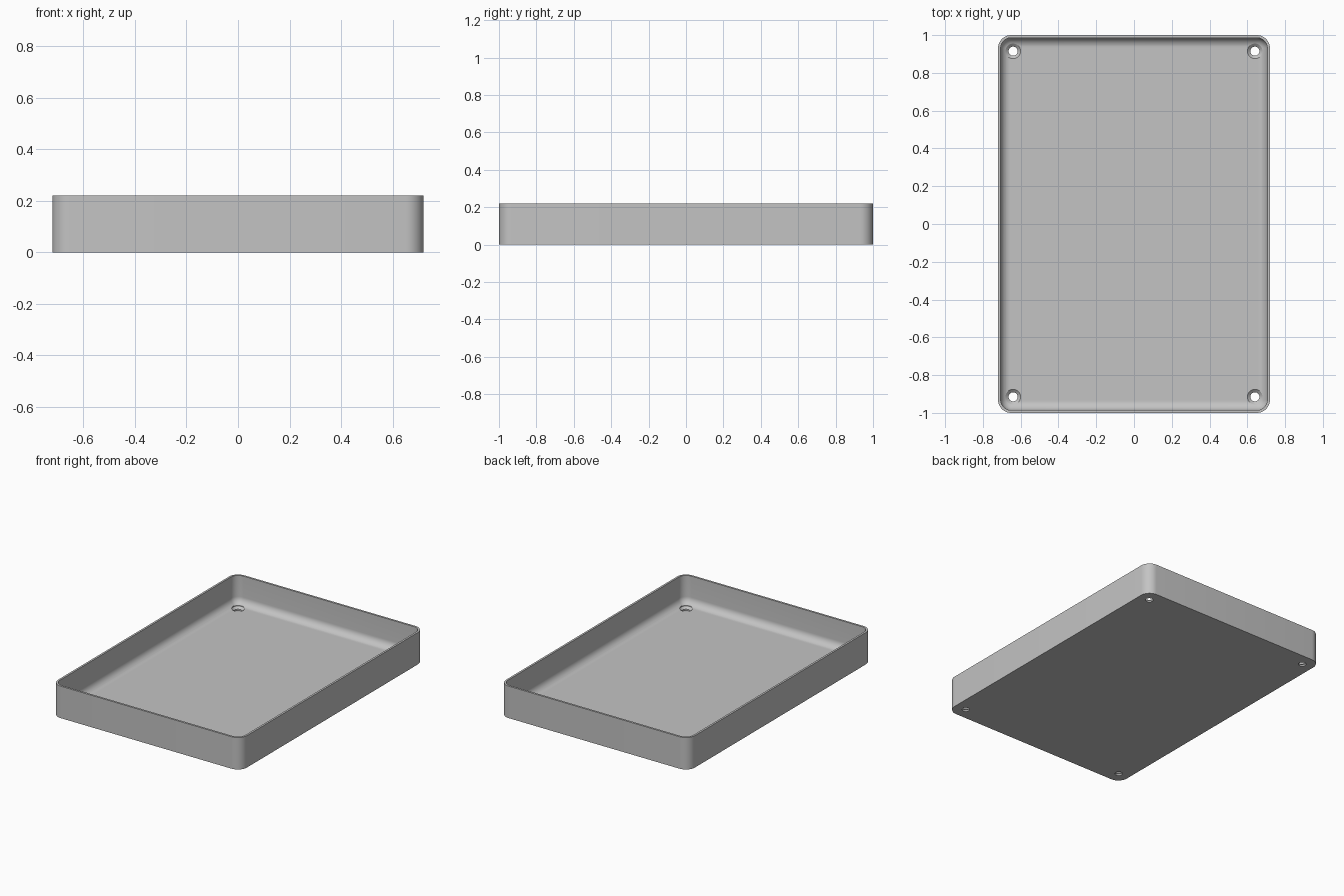
import bpy
import bmesh
from math import cos, sin, pi

if "Cube" in bpy.data.objects:
    bpy.data.objects.remove(bpy.data.objects["Cube"])

HALF_X, HALF_Y, HEIGHT = 0.72, 1.0, 0.22
CORNER, WALL, FLOOR, FILLET = 0.07, 0.014, 0.025, 0.05
HOLE_X, HOLE_Y = 0.64, 0.915
HOLE_R, SINK_R = 0.024, 0.04

grey = bpy.data.materials.new("light grey")
grey.use_nodes = True
grey.diffuse_color = (0.55, 0.55, 0.55, 1)
grey.node_tree.nodes["Principled BSDF"].inputs["Base Color"].default_value = grey.diffuse_color


def rounded_ring(inset, z, steps=10):
    """Rounded rectangle, moved inwards from the outer wall."""
    r = CORNER - inset
    points = []
    for quarter, (sx, sy) in enumerate([(1, 1), (-1, 1), (-1, -1), (1, -1)]):
        for i in range(steps + 1):
            a = (quarter + i / steps) * pi / 2
            points.append((sx * (HALF_X - CORNER) + r * cos(a),
                           sy * (HALF_Y - CORNER) + r * sin(a), z))
    return points


def circle_ring(x, y, r, z, steps=32):
    return [(x + r * cos(2 * pi * i / steps), y + r * sin(2 * pi * i / steps), z)
            for i in range(steps)]


def loft(name, rings):
    """Closed solid skinned through rings of equal point count."""
    bm = bmesh.new()
    loops = [[bm.verts.new(p) for p in ring] for ring in rings]
    n = len(loops[0])
    for low, high in zip(loops, loops[1:]):
        for i in range(n):
            j = (i + 1) % n
            bm.faces.new((low[i], low[j], high[j], high[i]))
    bm.faces.new(loops[0][::-1])
    bm.faces.new(loops[-1])
    bmesh.ops.recalc_face_normals(bm, faces=bm.faces)
    mesh = bpy.data.meshes.new(name)
    bm.to_mesh(mesh)
    bm.free()
    obj = bpy.data.objects.new(name, mesh)
    bpy.context.collection.objects.link(obj)
    return obj


# Tray shell: outer wall, rim, inner wall, fillet down to the floor
rings = [rounded_ring(0, 0), rounded_ring(0, HEIGHT), rounded_ring(WALL, HEIGHT)]
for i in range(11):
    a = i / 10 * pi / 2
    rings.append(rounded_ring(WALL + FILLET * (1 - cos(a)),
                              FLOOR + FILLET * (1 - sin(a))))
tray = loft("tray", rings)
tray.data.materials.append(grey)

# Countersunk screw holes in the four corners
cutters = []
for sx in (-1, 1):
    for sy in (-1, 1):
        x, y = sx * HOLE_X, sy * HOLE_Y
        profile = [(HOLE_R, -0.05), (HOLE_R, FLOOR - 0.014),
                   (SINK_R, FLOOR), (SINK_R, 0.15)]
        cutter = loft("hole_cutter", [circle_ring(x, y, r, z) for r, z in profile])
        cutter.hide_render = True
        cutters.append(cutter)
        cut = tray.modifiers.new("screw hole", "BOOLEAN")
        cut.operation = "DIFFERENCE"
        cut.solver = "EXACT"
        cut.object = cutter

bpy.ops.object.select_all(action="DESELECT")
tray.select_set(True)
bpy.context.view_layer.objects.active = tray
for cut in list(tray.modifiers):
    bpy.ops.object.modifier_apply(modifier=cut.name)
for cutter in cutters:
    bpy.data.objects.remove(cutter)

bpy.ops.object.shade_smooth_by_angle()
